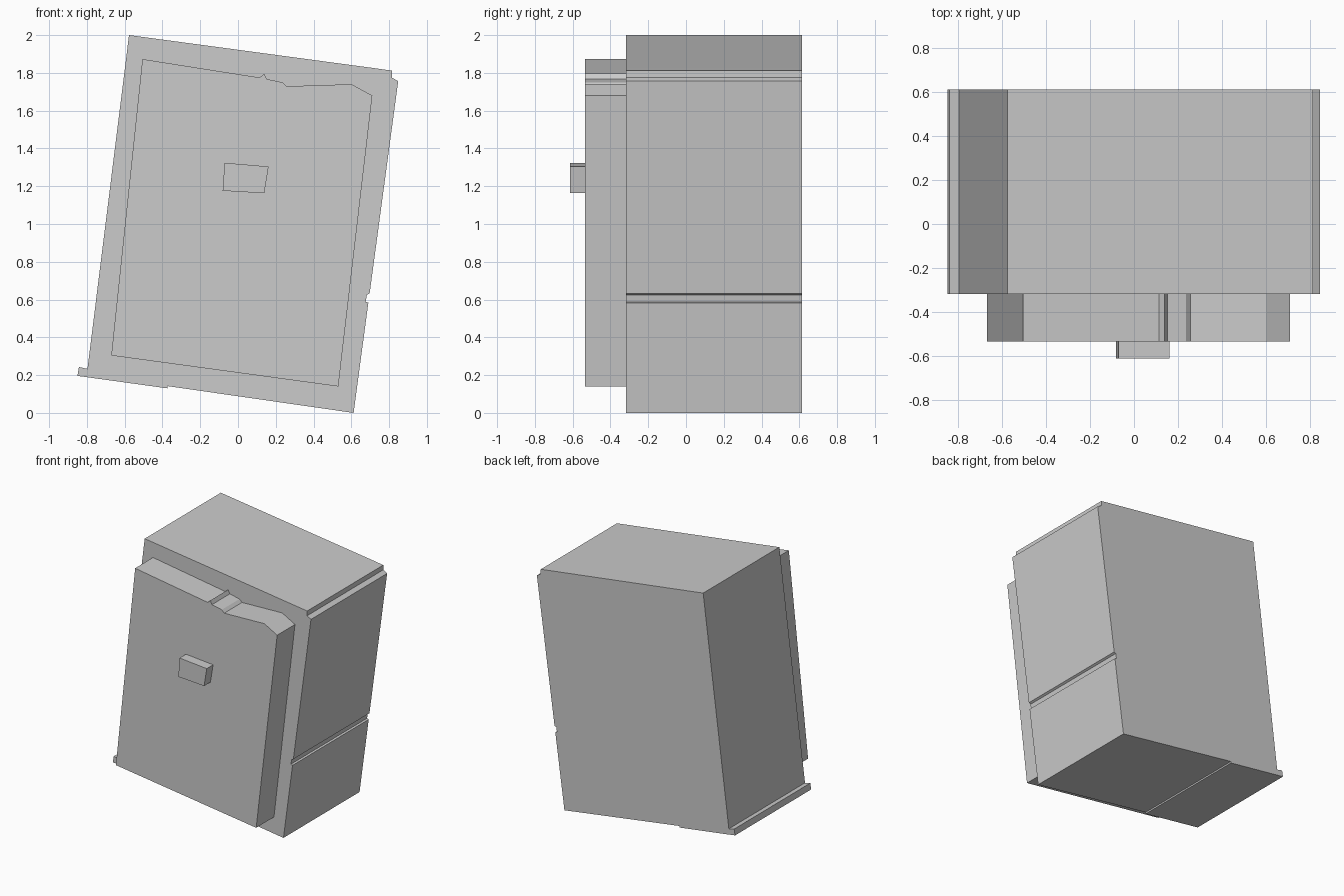
import bpy, bmesh

if "Cube" in bpy.data.objects:
    bpy.data.objects.remove(bpy.data.objects["Cube"])


def extrude_profile(name, points, y_front, y_back):
    """Solid prism from an (x, z) outline, running from y_front to y_back."""
    bm = bmesh.new()
    face = bm.faces.new([bm.verts.new((x, y_front, z)) for x, z in points])
    result = bmesh.ops.extrude_face_region(bm, geom=[face])
    moved = [g for g in result["geom"] if isinstance(g, bmesh.types.BMVert)]
    bmesh.ops.translate(bm, verts=moved, vec=(0, y_back - y_front, 0))
    bmesh.ops.recalc_face_normals(bm, faces=bm.faces)
    mesh = bpy.data.meshes.new(name)
    bm.to_mesh(mesh)
    bm.free()
    obj = bpy.data.objects.new(name, mesh)
    bpy.context.collection.objects.link(obj)
    return obj


# Tilted main box with small lips and notches along its outline
extrude_profile("cabinet_body", [
    (-0.577, 2.0), (0.722, 1.825), (0.815, 1.812), (0.815, 1.775),
    (0.848, 1.756), (0.697, 0.633), (0.682, 0.625), (0.676, 0.588),
    (0.690, 0.583), (0.612, 0.0), (-0.374, 0.142), (-0.374, 0.130),
    (-0.85, 0.196), (-0.842, 0.243), (-0.797, 0.233),
], -0.318, 0.614)

# Front panel with a chipped top edge
extrude_profile("front_panel", [
    (-0.506, 1.873), (0.115, 1.775), (0.138, 1.796), (0.152, 1.767),
    (0.236, 1.750), (0.257, 1.729), (0.601, 1.740), (0.711, 1.680),
    (0.531, 0.140), (-0.671, 0.304),
], -0.536, -0.318)

# Small block on the front panel
extrude_profile("handle_block", [
    (-0.071, 1.324), (0.162, 1.304), (0.139, 1.163), (-0.081, 1.176),
], -0.614, -0.536)
